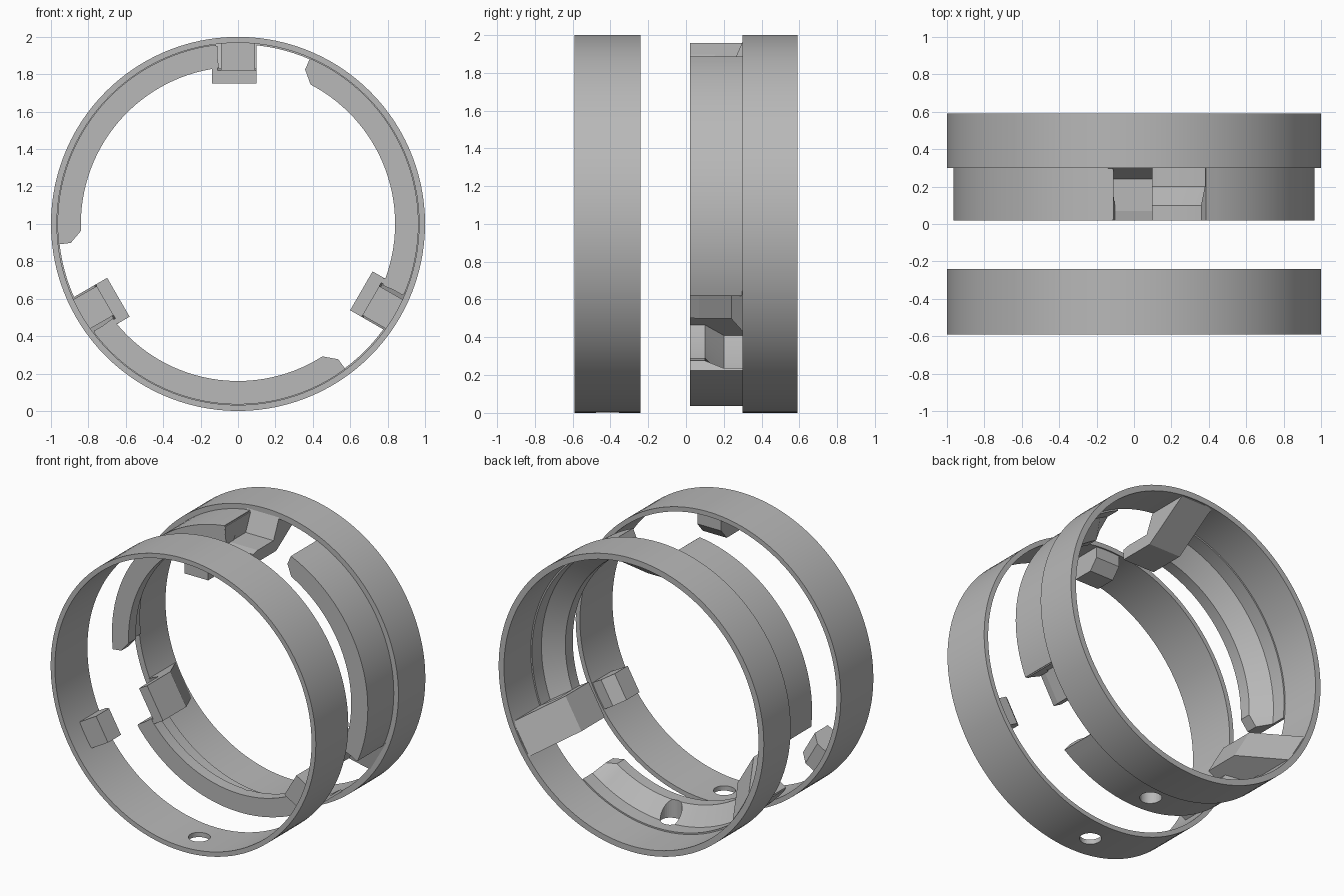
import bpy, bmesh
from math import sin, cos, radians

if "Cube" in bpy.data.objects:
    bpy.data.objects.remove(bpy.data.objects["Cube"])

CZ = 1.0                       # height of the ring axis (runs along y)
LUG_ANGLES = (90, 210, 330)

grey = bpy.data.materials.new("dark_grey")
grey.diffuse_color = (0.48, 0.48, 0.48, 1)
grey.use_nodes = True
grey.node_tree.nodes["Principled BSDF"].inputs["Base Color"].default_value = grey.diffuse_color


def finish(name, bm, smooth=True):
    bmesh.ops.recalc_face_normals(bm, faces=bm.faces[:])
    me = bpy.data.meshes.new(name)
    bm.to_mesh(me)
    bm.free()
    me.materials.append(grey)
    ob = bpy.data.objects.new(name, me)
    bpy.context.collection.objects.link(ob)
    if smooth:
        bpy.ops.object.select_all(action='DESELECT')
        ob.select_set(True)
        bpy.context.view_layer.objects.active = ob
        bpy.ops.object.shade_smooth_by_angle(angle=radians(20))
    return ob


def loft(name, sections, closed, smooth=True):
    """Join equal-length rings of points; cap both ends when open."""
    bm = bmesh.new()
    rings = [[bm.verts.new(p) for p in sec] for sec in sections]
    n, m = len(rings), len(rings[0])
    for i in range(n if closed else n - 1):
        a, b = rings[i], rings[(i + 1) % n]
        for j in range(m):
            k = (j + 1) % m
            bm.faces.new((a[j], a[k], b[k], b[j]))
    if not closed:
        bm.faces.new(rings[0])
        bm.faces.new(rings[-1])
    return finish(name, bm, smooth)


def arc_section(profile, deg):
    a = radians(deg)
    return [(r * cos(a), y, CZ + r * sin(a)) for y, r in profile]


def ring(name, y0, y1, r_in, r_out, n=120):
    prof = [(y0, r_in), (y0, r_out), (y1, r_out), (y1, r_in)]
    return loft(name, [arc_section(prof, 360 * i / n) for i in range(n)], True)


def radial_block(name, profile, t0, t1, deg):
    """Extrude a (y, radius) profile along the clockwise tangent at an angle."""
    a = radians(deg)
    secs = [[(r * cos(a) + t * sin(a), y, CZ + r * sin(a) - t * cos(a))
             for y, r in profile] for t in (t0, t1)]
    return loft(name, secs, False, False)


def drill(ob, y, radius=0.068):
    """Vertical hole through the bottom of a part."""
    bm = bmesh.new()
    bmesh.ops.create_cone(bm, cap_ends=True, segments=32, radius1=radius,
                          radius2=radius, depth=0.5)
    bmesh.ops.translate(bm, verts=bm.verts[:], vec=(0, y, 0.05))
    cutter = finish("hole_cutter", bm, False)
    cutter.hide_render = True
    mod = ob.modifiers.new("hole", 'BOOLEAN')
    mod.operation, mod.object, mod.solver = 'DIFFERENCE', cutter, 'EXACT'
    bpy.context.view_layer.objects.active = ob
    bpy.ops.object.modifier_apply(modifier=mod.name)
    bpy.data.objects.remove(cutter, do_unlink=True)


# Front ring with its drilled hole
front_ring = ring("front_ring", -0.59, -0.24, 0.968, 1.0)
drill(front_ring, -0.415)

# Rear ring collar
ring("rear_collar", 0.30, 0.59, 0.96, 1.0)

# (y, radius) outlines of the locking lug, the sprung catch and its side web
lug = [(-0.45, 0.975), (-0.45, 0.82), (-0.31, 0.82), (-0.25, 0.89), (-0.25, 0.975)]
catch = [(0.02, 0.75), (0.27, 0.75), (0.58, 0.955), (0.58, 0.97),
         (0.30, 0.965), (0.24, 0.83), (0.07, 0.83), (0.02, 0.82)]
web = [(0.021, 0.80), (0.24, 0.80), (0.30, 0.90), (0.30, 0.952), (0.021, 0.952)]


# Sleeve section: thick lip in front, steep ramp, thin wall behind
def sleeve_profile(lip):
    return [(0.02, lip), (0.02, 0.965), (0.301, 0.965), (0.301, 0.95),
            (0.20, 0.95), (0.10, lip)]


for i, ang in enumerate(LUG_ANGLES):
    radial_block(f"locking_lug_{i + 1}", lug, -0.09, 0.09, ang)
    radial_block(f"catch_{i + 1}", catch, -0.14, 0.10, ang)
    radial_block(f"catch_web_{i + 1}", web, -0.139, -0.11, ang)

    # Sleeve segment, its lip chamfered away over the last four degrees
    start, end, steps = ang + 7, ang + 96.5, 30
    body = [start + (end - 4 - start) * k / steps for k in range(steps + 1)]
    secs = [arc_section(sleeve_profile(0.84), d) for d in body]
    secs.append(arc_section(sleeve_profile(0.90), end))
    seg = loft(f"sleeve_segment_{i + 1}", secs, False)
    if ang == 210:
        drill(seg, 0.16)
